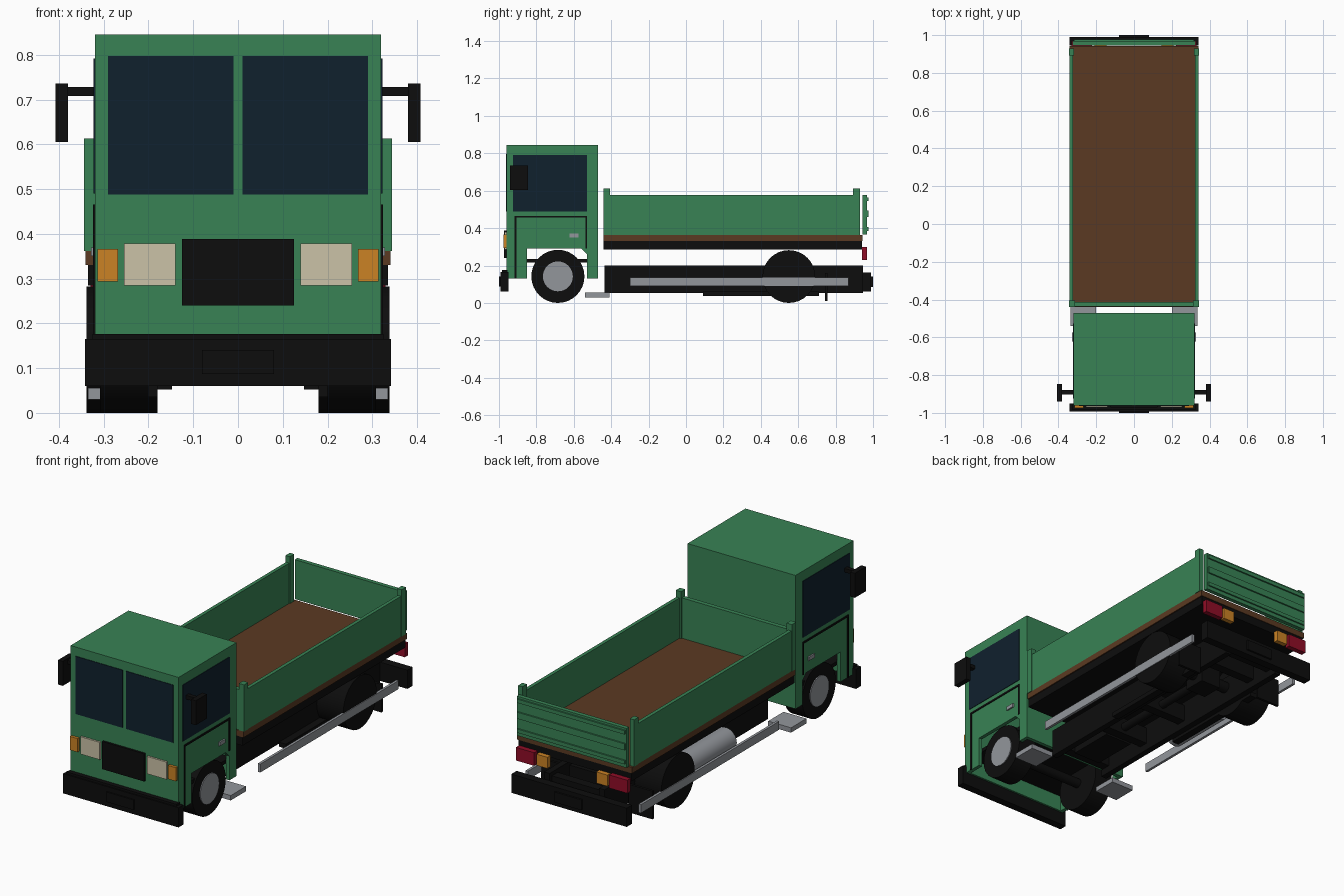
import bpy
import bmesh
from mathutils import Matrix, Vector

if "Cube" in bpy.data.objects:
    bpy.data.objects.remove(bpy.data.objects["Cube"], do_unlink=True)


def material(name, r, g, b):
    m = bpy.data.materials.new(name)
    m.use_nodes = True
    m.diffuse_color = (r, g, b, 1)
    m.node_tree.nodes["Principled BSDF"].inputs["Base Color"].default_value = (r, g, b, 1)
    return m


GREEN = material("green_paint", 0.04, 0.225, 0.09)
BLACK = material("black_plastic", 0.004, 0.004, 0.004)
GLASS = material("dark_glass", 0.005, 0.015, 0.027)
BROWN = material("brown_wood", 0.105, 0.042, 0.016)
GREY = material("grey_metal", 0.29, 0.305, 0.33)
CREAM = material("cream_lamp", 0.6, 0.54, 0.39)
ORANGE = material("orange_lamp", 0.6, 0.225, 0.018)
RED = material("red_lamp", 0.28, 0.004, 0.02)


def finish(name, bm, mat):
    bmesh.ops.recalc_face_normals(bm, faces=bm.faces)
    mesh = bpy.data.meshes.new(name)
    bm.to_mesh(mesh)
    bm.free()
    mesh.materials.append(mat)
    ob = bpy.data.objects.new(name, mesh)
    bpy.context.collection.objects.link(ob)
    return ob


def box(name, mat, x, y, z):
    """Box from (low, high) ranges on each axis."""
    bm = bmesh.new()
    bmesh.ops.create_cube(bm, size=1)
    lo, hi = Vector((x[0], y[0], z[0])), Vector((x[1], y[1], z[1]))
    for v in bm.verts:
        v.co = (lo + hi) / 2 + v.co * (hi - lo)
    return finish(name, bm, mat)


def pair(name, mat, x, y, z):
    """The same box on the left (+x) and on the right."""
    box("left_" + name, mat, x, y, z)
    box("right_" + name, mat, (-x[1], -x[0]), y, z)


def cylinder(name, mat, start, end, radius, sides=32):
    bm = bmesh.new()
    a, b = Vector(start), Vector(end)
    turn = (b - a).to_track_quat("Z", "Y").to_matrix().to_4x4()
    bmesh.ops.create_cone(bm, cap_ends=True, segments=sides, radius1=radius, radius2=radius,
                          depth=(b - a).length, matrix=Matrix.Translation((a + b) / 2) @ turn)
    for f in bm.faces:
        f.smooth = len(f.verts) == 4
        if not f.smooth:
            for e in f.edges:
                e.smooth = False
    return finish(name, bm, mat)


def side_panel(name, mat, profile, x0, x1):
    """Extrude a (y, z) outline across x."""
    bm = bmesh.new()
    face = bm.faces.new([bm.verts.new((x0, y, z)) for y, z in profile])
    new = bmesh.ops.extrude_face_region(bm, geom=[face])["geom"]
    bmesh.ops.translate(bm, vec=(x1 - x0, 0, 0),
                        verts=[v for v in new if isinstance(v, bmesh.types.BMVert)])
    return finish(name, bm, mat)


# Cab shell, open underneath, with wheel arches in the sides
FRONT, BACK, ROOF, SILL = -0.96, -0.47, 0.845, 0.13
outline = [(FRONT, SILL), (-0.85, SILL), (-0.85, 0.29), (-0.56, 0.29), (-0.53, 0.26),
           (-0.53, SILL), (BACK, SILL), (BACK, ROOF), (FRONT, ROOF)]
side_panel("left_cab_side", GREEN, outline, 0.3, 0.32)
side_panel("right_cab_side", GREEN, outline, -0.32, -0.3)
box("cab_front", GREEN, (-0.3, 0.3), (FRONT, FRONT + 0.02), (SILL, ROOF))
box("cab_back", GREEN, (-0.3, 0.3), (BACK - 0.02, BACK), (SILL, ROOF))
box("cab_roof", GREEN, (-0.3, 0.3), (FRONT + 0.02, BACK - 0.02), (ROOF - 0.02, ROOF))
box("cab_floor", BLACK, (-0.3, 0.3), (FRONT + 0.02, BACK - 0.02), (0.215, 0.235))

# Windows
pair("windscreen", GLASS, (0.01, 0.29), (FRONT - 0.003, FRONT), (0.488, 0.797))
pair("side_window", GLASS, (0.32, 0.323), (-0.925, -0.53), (0.49, 0.792))

# Door seams and handles
pair("door_front_seam", BLACK, (0.32, 0.324), (-0.916, -0.906), (SILL, 0.466))
pair("door_top_seam", BLACK, (0.32, 0.324), (-0.906, -0.528), (0.456, 0.466))
pair("door_back_seam", BLACK, (0.32, 0.324), (-0.536, -0.528), (0.29, 0.456))
pair("door_handle", GREY, (0.32, 0.328), (-0.622, -0.574), (0.35, 0.37))

# Mirrors
pair("mirror_arm", BLACK, (0.32, 0.38), (-0.902, -0.878), (0.708, 0.728))
pair("mirror", BLACK, (0.38, 0.408), (-0.94, -0.846), (0.605, 0.736))

# Front grille, lamps and bumper
box("grille", BLACK, (-0.125, 0.125), (-0.972, FRONT), (0.24, 0.388))
pair("headlight", CREAM, (0.14, 0.255), (-0.97, FRONT), (0.285, 0.378))
pair("front_indicator", ORANGE, (0.268, 0.314), (-0.975, FRONT), (0.293, 0.366))
box("front_bumper", BLACK, (-0.342, 0.342), (-0.992, -0.95), (0.06, 0.165))
box("front_bumper_top", BLACK, (-0.325, 0.325), (-0.985, -0.955), (0.165, 0.176))
box("front_plate", BLACK, (-0.08, 0.08), (-1.0, -0.992), (0.087, 0.14))

# Cargo bed
box("bed_frame", BLACK, (-0.335, 0.335), (-0.44, 0.94), (0.285, 0.33))
box("bed_floor", BROWN, (-0.341, 0.341), (-0.44, 0.943), (0.33, 0.362))
pair("bed_side", GREEN, (0.322, 0.341), (-0.41, 0.93), (0.362, 0.578))
box("bed_headboard", GREEN, (-0.322, 0.322), (-0.436, -0.412), (0.362, 0.578))
pair("bed_front_post", GREEN, (0.313, 0.344), (-0.44, -0.405), (0.362, 0.613))
pair("bed_back_post", GREEN, (0.318, 0.344), (0.893, 0.93), (0.362, 0.613))
box("tailgate", GREEN, (-0.325, 0.325), (0.945, 0.968), (0.365, 0.576))
for i, (low, high) in enumerate([(0.545, 0.565), (0.46, 0.495), (0.385, 0.405)]):
    box(f"tailgate_rib_{i + 1}", GREEN, (-0.318, 0.318), (0.968, 0.976), (low, high))

# Rear lamps and bumper
pair("tail_light", RED, (0.222, 0.33), (0.94, 0.968), (0.23, 0.3))
pair("rear_indicator", ORANGE, (0.145, 0.21), (0.94, 0.966), (0.235, 0.295))
box("rear_bumper", BLACK, (-0.342, 0.342), (0.945, 0.99), (0.062, 0.162))
box("rear_plate", BLACK, (-0.08, 0.08), (0.99, 1.0), (0.085, 0.14))

# Chassis
pair("chassis_rail", BLACK, (0.147, 0.18), (-0.435, 0.945), (0.052, 0.2))
for i, y in enumerate([-0.4, -0.1, 0.2, 0.75, 0.9]):
    box(f"cross_member_{i + 1}", BLACK, (-0.147, 0.147), (y - 0.025, y + 0.025), (0.09, 0.18))
box("gearbox", BLACK, (-0.08, 0.08), (-0.375, -0.125), (0.08, 0.19))
cylinder("drive_shaft", BLACK, (0, -0.125, 0.13), (0, 0.5, 0.13), 0.022, 16)
box("differential", BLACK, (-0.06, 0.06), (0.49, 0.61), (0.08, 0.2))
pair("leaf_spring", BLACK, (0.18, 0.22), (0.09, 0.71), (0.036, 0.06))
pair("mud_flap", BLACK, (0.19, 0.33), (0.742, 0.756), (0.01, 0.16))
pair("side_guard", GREY, (0.328, 0.342), (-0.3, 0.87), (0.09, 0.135))
pair("step", GREY, (0.2, 0.335), (-0.54, -0.41), (0.03, 0.056))
cylinder("fuel_tank", GREY, (-0.25, 0.02, 0.135), (-0.25, 0.38, 0.135), 0.065)

# Wheels and axles
cylinder("front_axle", BLACK, (-0.22, -0.685, 0.142), (0.22, -0.685, 0.142), 0.025, 16)
cylinder("rear_axle", BLACK, (-0.2, 0.55, 0.141), (0.2, 0.55, 0.141), 0.03, 16)
for side, s in (("left", 1), ("right", -1)):
    cylinder(side + "_front_tyre", BLACK, (s * 0.2, -0.685, 0.142), (s * 0.308, -0.685, 0.142), 0.142)
    cylinder(side + "_front_hub", GREY, (s * 0.3, -0.685, 0.142), (s * 0.313, -0.685, 0.142), 0.08)
    cylinder(side + "_rear_tyre", BLACK, (s * 0.18, 0.55, 0.141), (s * 0.338, 0.55, 0.141), 0.141)
